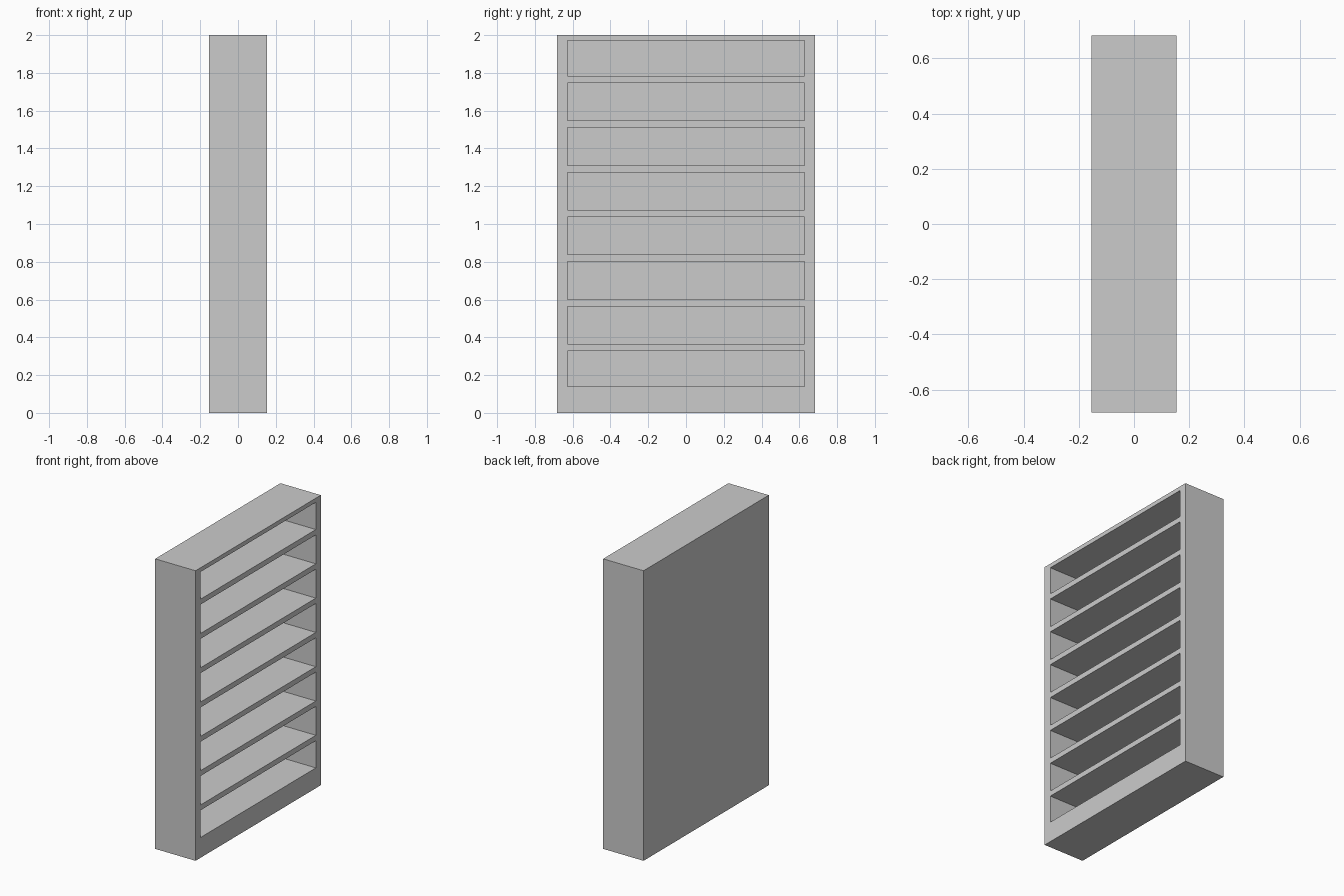
import bpy

if "Cube" in bpy.data.objects:
    bpy.data.objects.remove(bpy.data.objects["Cube"])

WIDTH, DEPTH, HEIGHT = 1.365, 0.308, 2.0
SIDE, BACK, TOP, BASE = 0.054, 0.053, 0.029, 0.14
SHELF, FIRST, PITCH, SHELVES = 0.037, 0.346, 0.2365, 7


def box(name, lo, hi):
    bpy.ops.mesh.primitive_cube_add(size=1, location=[(a + b) / 2 for a, b in zip(lo, hi)])
    ob = bpy.context.object
    ob.name = name
    ob.scale = [b - a for a, b in zip(lo, hi)]
    bpy.ops.object.transform_apply(location=False, rotation=False, scale=True)
    return ob


# Solid bookcase body, open side faces +x
case = box("bookcase", (-DEPTH / 2, -WIDTH / 2, 0), (DEPTH / 2, WIDTH / 2, HEIGHT))

# Compartments between the base, the evenly spaced shelves and the top
centres = [FIRST + i * PITCH for i in range(SHELVES)]
floors = [BASE] + [z + SHELF / 2 for z in centres]
ceilings = [z - SHELF / 2 for z in centres] + [HEIGHT - TOP]
inner_y = WIDTH / 2 - SIDE
cutters = [box("compartment_cutter", (-DEPTH / 2 + BACK, -inner_y, lo), (DEPTH / 2 + 0.1, inner_y, hi))
           for lo, hi in zip(floors, ceilings)]

# Join the cutters and hollow out the body
bpy.ops.object.select_all(action='DESELECT')
for c in cutters:
    c.select_set(True)
bpy.context.view_layer.objects.active = cutters[0]
bpy.ops.object.join()
cutter = bpy.context.object
cutter.hide_render = True

mod = case.modifiers.new("compartments", 'BOOLEAN')
mod.operation = 'DIFFERENCE'
mod.solver = 'EXACT'
mod.object = cutter
bpy.context.view_layer.objects.active = case
bpy.ops.object.modifier_apply(modifier=mod.name)
bpy.data.objects.remove(cutter, do_unlink=True)
